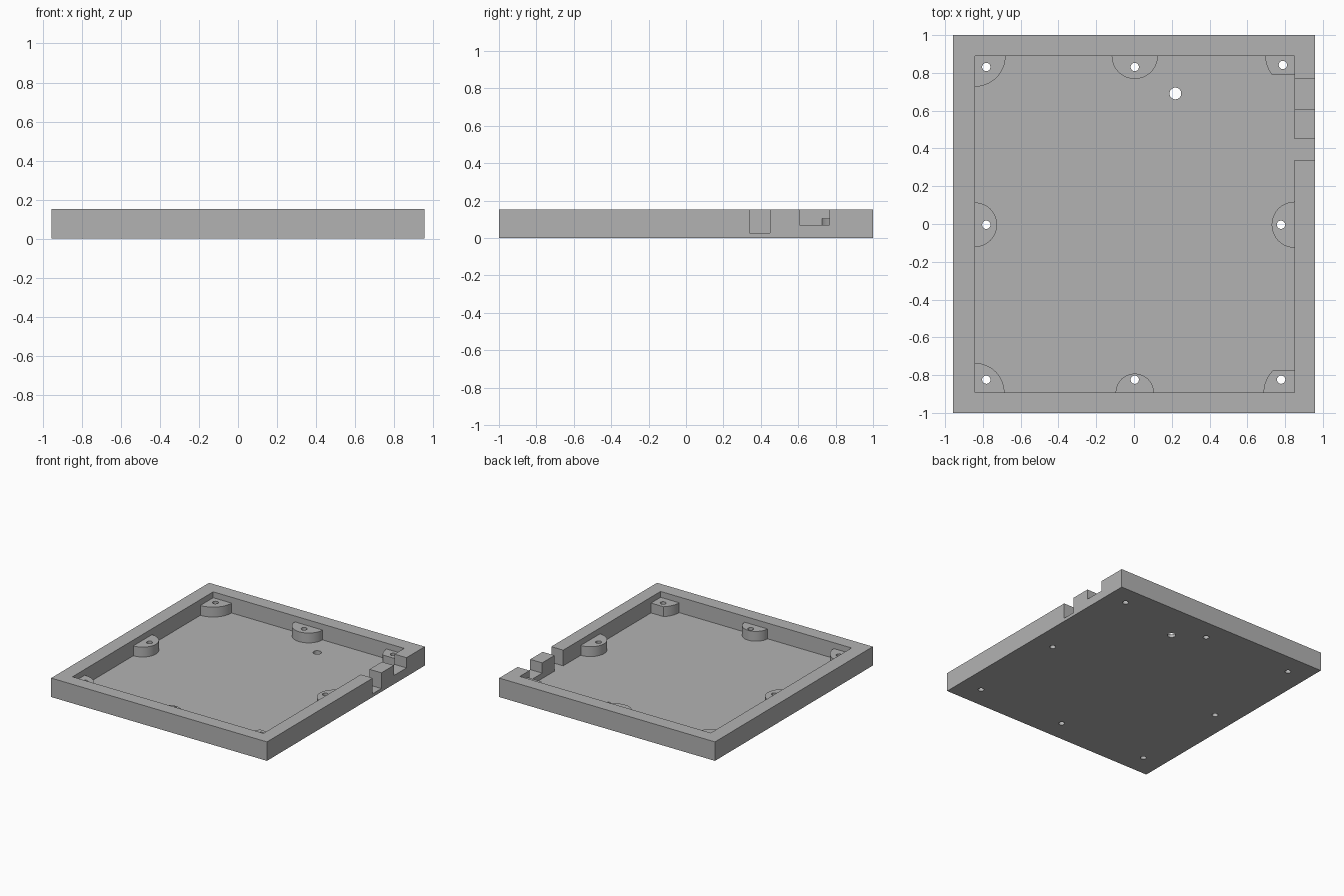
import bpy, bmesh, math
from mathutils import Vector

if "Cube" in bpy.data.objects:
    bpy.data.objects.remove(bpy.data.objects["Cube"])

TOP, FLOOR, BOSS_TOP = 0.152, 0.026, 0.105
X0, X1, Y0, Y1 = -0.843, 0.851, -0.893, 0.89   # inner cavity walls
EMBED = 0.03                                   # how far bosses sink into the walls

grey = bpy.data.materials.new("plain grey")
grey.diffuse_color = (0.45, 0.45, 0.45, 1)
grey.use_nodes = True
grey.node_tree.nodes["Principled BSDF"].inputs["Base Color"].default_value = grey.diffuse_color


def prism(name, points, z0, z1):
    """Extrude a flat outline from z0 to z1."""
    bm = bmesh.new()
    face = bm.faces.new([bm.verts.new((x, y, z0)) for x, y in points])
    ext = bmesh.ops.extrude_face_region(bm, geom=[face])
    for v in ext["geom"]:
        if isinstance(v, bmesh.types.BMVert):
            v.co.z = z1
    bmesh.ops.recalc_face_normals(bm, faces=bm.faces)
    mesh = bpy.data.meshes.new(name)
    bm.to_mesh(mesh)
    bm.free()
    mesh.materials.append(grey)
    obj = bpy.data.objects.new(name, mesh)
    bpy.context.collection.objects.link(obj)
    return obj


def box(name, x0, x1, y0, y1, z0, z1):
    return prism(name, [(x0, y0), (x1, y0), (x1, y1), (x0, y1)], z0, z1)


def circle(name, x, y, r, z0, z1, n=32):
    pts = [(x + r * math.cos(2 * math.pi * i / n), y + r * math.sin(2 * math.pi * i / n))
           for i in range(n)]
    return prism(name, pts, z0, z1)


def combine(target, tool, operation):
    """Apply a boolean, then remove the helper."""
    bpy.context.view_layer.objects.active = target
    mod = target.modifiers.new(operation, "BOOLEAN")
    mod.operation, mod.solver, mod.object = operation, "EXACT", tool
    bpy.ops.object.modifier_apply(modifier=mod.name)
    bpy.data.objects.remove(tool)


def boss(centre, u, v, r, sweep, flat=None):
    """Round screw boss on a wall (half) or in a corner (quarter, optionally cut flat)."""
    end = math.asin(flat / r) if flat else sweep
    n = 32
    local = [(r * math.cos(end * i / n), r * math.sin(end * i / n)) for i in range(n + 1)]
    if sweep > 2:
        local += [(-r, -EMBED), (r, -EMBED)]
    else:
        local += [(-EMBED, local[-1][1]), (-EMBED, -EMBED), (r, -EMBED)]
    c, u, v = Vector(centre), Vector(u), Vector(v)
    pts = [tuple(c + u * a + v * b) for a, b in local]
    return prism("screw_boss", pts, FLOOR - 0.012, BOSS_TOP)


# Shell with cavity
tray = box("tray", -0.957, 0.957, -1, 1, 0, TOP)
combine(tray, box("cavity", X0, X1, Y0, Y1, FLOOR, 0.3), "DIFFERENCE")

# Cable notches in the right wall
combine(tray, box("deep_notch", X1 - 0.05, 1.1, 0.34, 0.45, FLOOR, 0.3), "DIFFERENCE")
combine(tray, box("shallow_notch", X1 - 0.05, 1.1, 0.607, 0.768, 0.07, 0.3), "DIFFERENCE")

# Screw bosses: centre, two in-plane directions, radius, sweep, flat cut
half, quarter = math.pi, math.pi / 2
for args in [
    ((X0, Y1), (1, 0), (0, -1), 0.163, quarter),
    ((X0, Y0), (1, 0), (0, 1), 0.157, quarter),
    ((X1, Y1), (-1, 0), (0, -1), 0.156, quarter, 0.1),
    ((X1, Y0), (-1, 0), (0, 1), 0.165, quarter, 0.121),
    ((0.004, Y1), (1, 0), (0, -1), 0.122, half),
    ((0.004, Y0), (1, 0), (0, 1), 0.101, half),
    ((X0, -0.004), (0, 1), (1, 0), 0.118, half),
    ((X1, -0.004), (0, 1), (-1, 0), 0.122, half),
]:
    combine(tray, boss(*args), "UNION")

# Through holes: one per boss, plus a larger one in the floor
holes = [(-0.782, 0.831), (0.004, 0.831), (0.788, 0.842), (-0.782, -0.004),
         (0.778, -0.004), (-0.782, -0.824), (0.004, -0.824), (0.779, -0.824)]
for x, y in holes:
    combine(tray, circle("screw_hole", x, y, 0.022, -0.1, 0.3), "DIFFERENCE")
combine(tray, circle("floor_hole", 0.219, 0.691, 0.031, -0.1, 0.3), "DIFFERENCE")

# Smooth the curved walls, keep the edges sharp
bpy.ops.object.select_all(action="DESELECT")
tray.select_set(True)
bpy.context.view_layer.objects.active = tray
bpy.ops.object.shade_smooth_by_angle(angle=math.radians(30))
